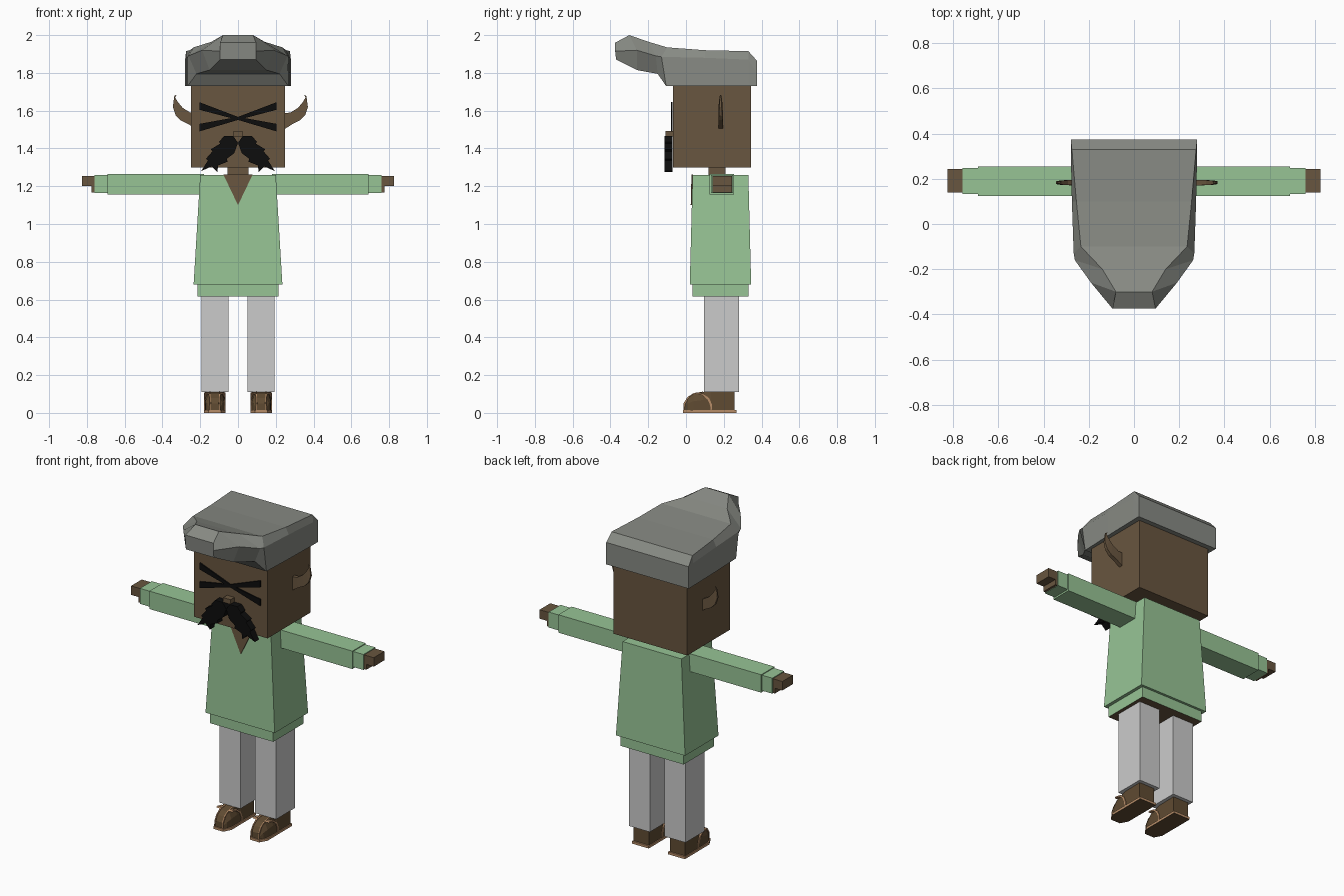
import bpy
import bmesh

old = bpy.data.objects.get("Cube")
if old:
    bpy.data.objects.remove(old, do_unlink=True)


def material(name, r, g, b):
    m = bpy.data.materials.new(name)
    m.diffuse_color = (r, g, b, 1)
    m.use_nodes = True
    m.node_tree.nodes["Principled BSDF"].inputs["Base Color"].default_value = (r, g, b, 1)
    return m


skin = material("skin brown", .14, .092, .05)
green = material("shirt green", .31, .55, .30)
grey = material("hair grey", .245, .255, .23)
white = material("trouser grey", .6, .6, .6)
black = material("black", .004, .004, .004)
leather = material("shoe brown", .115, .07, .032)
tan = material("shoe trim tan", .48, .27, .14)


def loft(name, rings, mat):
    """Skin a list of matching rings and cap both ends."""
    bm = bmesh.new()
    loops = [[bm.verts.new(p) for p in ring] for ring in rings]
    n = len(loops[0])
    for a, b in zip(loops, loops[1:]):
        for i in range(n):
            j = (i + 1) % n
            bm.faces.new((a[i], a[j], b[j], b[i]))
    bm.faces.new(loops[0])
    bm.faces.new(loops[-1])
    bmesh.ops.recalc_face_normals(bm, faces=bm.faces)
    mesh = bpy.data.meshes.new(name)
    bm.to_mesh(mesh)
    bm.free()
    mesh.materials.append(mat)
    ob = bpy.data.objects.new(name, mesh)
    bpy.context.collection.objects.link(ob)
    return ob


def rect(x0, x1, y0, y1, z):
    return [(x0, y0, z), (x1, y0, z), (x1, y1, z), (x0, y1, z)]


def box(name, x, y, z, mat):
    return loft(name, [rect(*x, *y, z[0]), rect(*x, *y, z[1])], mat)


def front_plate(name, outline, y0, y1, mat):
    return loft(name, [[(x, y, z) for x, z in outline] for y in (y0, y1)], mat)


def span(a, b, s):
    return (a, b) if s > 0 else (-b, -a)


# Head and neck
box("head", (-.25, .25), (-.07, .345), (1.30, 1.76), skin)
box("neck", (-.055, .055), (.12, .21), (1.2, 1.31), skin)
box("nose", (-.025, .025), (-.108, -.065), (1.463, 1.492), skin)

# Swept hair: bottom, middle and top (y, z, half width) at each station
stations = [
    ((.375, 1.73, .28), (.375, 1.80, .28), (.375, 1.865, .28)),
    ((.33, 1.73, .28), (.33, 1.87, .28), (.33, 1.915, .275)),
    ((.10, 1.73, .275), (.10, 1.88, .275), (.10, 1.92, .255)),
    ((-.105, 1.73, .267), (-.13, 1.885, .267), (-.10, 1.935, .235)),
    ((-.15, 1.795, .22), (-.16, 1.89, .262), (-.20, 1.965, .14)),
    ((-.26, 1.815, .15), (-.26, 1.92, .19), (-.30, 2.0, .08)),
    ((-.37, 1.87, .095), (-.375, 1.915, .095), (-.375, 1.96, .095)),
]
rings = []
for st in stations:
    right = [(w, y, z) for y, z, w in st]
    rings.append(right + [(-x, y, z) for x, y, z in reversed(right)])
loft("hair", rings, grey)

# Crossed eye bars, each half tapering to the middle
for s, side in ((1, "left"), (-1, "right")):
    for z, tag in ((1.625, "upper"), (1.51, "lower")):
        bar = [(0, 1.551), (s * .205, z - .02), (s * .205, z + .02), (0, 1.567)]
        front_plate(f"{side}_{tag}_eye_bar", bar, -.079, -.0705, black)

# Feathered moustache
whisker = [(0, 1.43), (.025, 1.465), (.075, 1.465), (.10, 1.435), (.095, 1.425),
           (.145, 1.395), (.135, 1.385), (.17, 1.345), (.16, 1.335), (.195, 1.28),
           (.14, 1.305), (.11, 1.275), (.105, 1.31), (.055, 1.33), (.06, 1.345), (.02, 1.375)]
for s, side in ((1, "left"), (-1, "right")):
    front_plate(side + "_moustache", [(s * x, z) for x, z in whisker], -.115, -.072, black)

# Pointed curved ears, as sections (x, low z, high z, half depth)
ear = [(.235, 1.495, 1.585, .012), (.29, 1.53, 1.59, .012), (.33, 1.55, 1.615, .011),
       (.355, 1.575, 1.645, .009), (.37, 1.62, 1.67, .006), (.362, 1.678, 1.684, .003)]
for s, side, shift in ((1, "left", 0), (-1, "right", .025)):
    loft(side + "_ear", [[(s * (x - shift), .183 - d, lo), (s * (x - shift), .183 + d, lo),
                          (s * (x - shift - .012), .183 + d, hi),
                          (s * (x - shift - .012), .183 - d, hi)]
                         for x, lo, hi, d in ear], skin)

# Tunic, undershirt hem and open collar
loft("tunic", [rect(-.235, .235, .02, .345, .68), rect(-.2, .2, .035, .33, 1.26)], green)
hem = box("hem", (-.215, .215), (.035, .33), (.615, .70), green)
hem.data.materials.append(skin)
for f in hem.data.polygons:
    if f.normal.z < -.5:
        f.material_index = 1
loft("collar_opening", [[(-.077, .029, 1.261), (.077, .029, 1.261), (0, .025, 1.10)],
                        [(-.077, .037, 1.261), (.077, .037, 1.261), (0, .033, 1.10)]], skin)

for s, side in ((1, "left"), (-1, "right")):
    # Arm
    box(side + "_sleeve", span(.18, .69, s), (.125, .255), (1.155, 1.265), green)
    box(side + "_cuff", span(.68, .76, s), (.133, .248), (1.165, 1.26), green)
    box(side + "_wrist", span(.75, .775, s), (.14, .243), (1.168, 1.255), skin)
    box(side + "_hand", span(.77, .825, s), (.14, .243), (1.20, 1.255), skin)

    # Trouser leg
    box(side + "_leg", span(.05, .193, s), (.095, .28), (.11, .64), white)

    # Shoe: sole, body with a rounded toe, and trim
    c = s * .123
    sole = [(-.032, -.015), (.032, -.015), (.057, .03), (.057, .268), (-.057, .268), (-.057, .03)]
    welt = loft(side + "_sole", [[(c + x, y, z) for x, y in sole] for z in (0, .015)], tan)
    welt.data.materials.append(leather)
    for f in welt.data.polygons:
        if f.normal.z < -.5:
            f.material_index = 1
    body = [(-.008, .05, .028, .02), (.01, .08, .042, .026), (.04, .10, .05, .034),
            (.09, .11, .052, .04), (.13, .11, .052, .05), (.258, .11, .052, .052)]
    loft(side + "_shoe", [[(c - w, y, .012), (c + w, y, .012), (c + w, y, h * .62),
                           (c + t, y, h), (c - t, y, h), (c - w, y, h * .62)]
                          for y, h, w, t in body], leather)
    # Arched seam on each flank
    arch = [(.045, .103), (.085, .095), (.115, .07), (.128, .04), (.13, .014)]
    for e in (-1, 1):
        loft(f"{side}_seam_{'outer' if e == s else 'inner'}",
             [[(c + e * .03, y, z), (c + e * .056, y, z),
               (c + e * .056, y + .009, z + .006), (c + e * .03, y + .009, z + .006)]
              for y, z in arch], tan)
    # Toe strips
    for e in (-1, 1):
        x = c + e * .026
        loft(f"{side}_toe_strip_{'outer' if e == s else 'inner'}",
             [[(x - .003, y, z), (x + .003, y, z), (x + .003, y + .006, z - .008),
               (x - .003, y + .006, z - .008)]
              for y, z in ((-.013, .013), (-.012, .052), (.008, .084), (.04, .104), (.09, .113))], tan)
